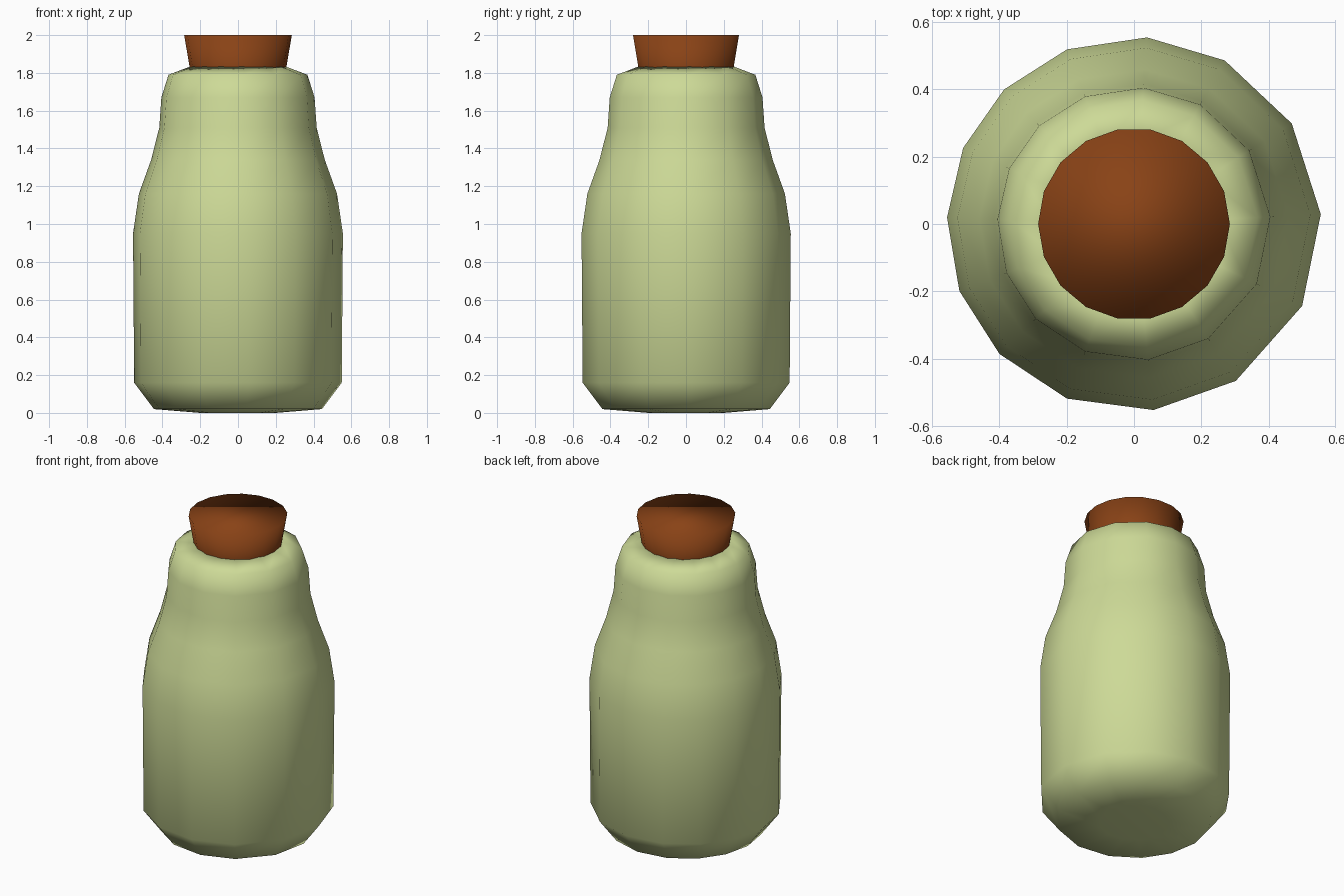
import bpy, bmesh
from math import cos, sin, radians

if "Cube" in bpy.data.objects:
    bpy.data.objects.remove(bpy.data.objects["Cube"])


def material(name, rgb):
    m = bpy.data.materials.new(name)
    m.diffuse_color = (*rgb, 1)
    m.use_nodes = True
    m.node_tree.nodes["Principled BSDF"].inputs["Base Color"].default_value = m.diffuse_color
    return m


def lathe(name, profile, angles, mat, cap_start=True, cap_end=True):
    """Turn (radius, z) rings around z using the given angles in degrees."""
    bm = bmesh.new()
    rings = [[bm.verts.new((r * cos(radians(a)), r * sin(radians(a)), z))
              for a in angles] for r, z in profile]
    n = len(angles)
    for lo, hi in zip(rings, rings[1:]):
        for i in range(n):
            j = (i + 1) % n
            bm.faces.new((lo[i], lo[j], hi[j], hi[i]))
    if cap_start:
        bm.faces.new(rings[0][::-1])
    if cap_end:
        bm.faces.new(rings[-1])
    for f in bm.faces:
        f.smooth = True
    me = bpy.data.meshes.new(name)
    bm.to_mesh(me)
    bm.free()
    me.materials.append(mat)
    ob = bpy.data.objects.new(name, me)
    bpy.context.collection.objects.link(ob)
    return ob


glass = material("green_glass", (0.61, 0.70, 0.31))
brown = material("brown_cork", (0.25, 0.055, 0.008))

# bottle: slightly uneven 14-sided body, open at the mouth
bottle_angles = [3, 32.5, 61, 86, 111, 134, 156, 178, 201, 224, 249, 276, 303, 334]
bottle_profile = [(0.2, 0.0), (0.445, 0.02), (0.55, 0.16), (0.556, 0.95), (0.525, 1.16),
                  (0.46, 1.34), (0.417, 1.51), (0.406, 1.67), (0.368, 1.79), (0.25, 1.835)]
bottle = lathe("bottle", bottle_profile, bottle_angles, glass, cap_end=False)

# glass wall thickness, inwards
wall = bottle.modifiers.new("wall", 'SOLIDIFY')
wall.thickness = 0.03
wall.offset = -1

# cork stopper: tapered 18-sided plug
lathe("cork", [(0.22, 1.62), (0.285, 2.0)], range(0, 360, 20), brown)
